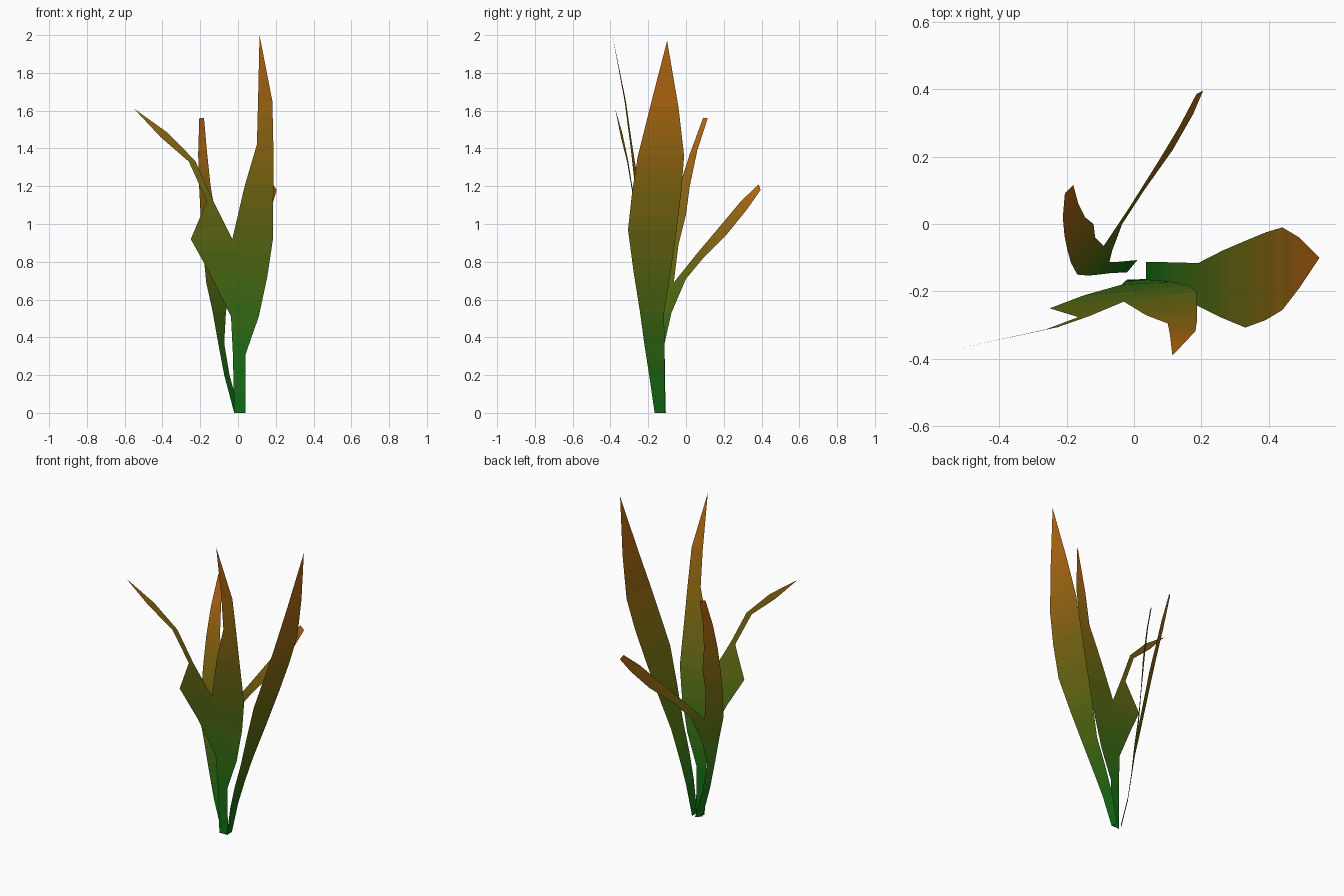
import bpy
import bmesh
from mathutils import Vector

BANDS = 20   # colour steps from green root to brown tip
STEPS = 3    # colour slices between two leaf sections
ROOT, TIP = (0.06, 0.43, 0.08), (0.76, 0.42, 0.07)


def linear(c):
    return ((c + 0.055) / 1.055) ** 2.4 if c > 0.04 else c / 12.92


# Green to brown palette
palette = []
for i in range(BANDS):
    f = i / (BANDS - 1)
    m = bpy.data.materials.new(f"leaf_tint_{i}")
    m.diffuse_color = [linear(a + (b - a) * f) for a, b in zip(ROOT, TIP)] + [1]
    palette.append(m)


def blade(bm, rows, t0, t1):
    """Flat strip through rows of points, tinted from t0 to t1 along its length."""
    rows = [[Vector(p) for p in r] for r in rows]
    fine = [rows[0]]
    for a, b in zip(rows, rows[1:]):
        for s in range(1, STEPS + 1):
            fine.append([p.lerp(q, s / STEPS) for p, q in zip(a, b)])
    verts = [[bm.verts.new(p) for p in r] for r in fine]
    n = len(fine) - 1
    for i in range(n):
        t = t0 + (t1 - t0) * (i + 0.5) / n
        for j in range(len(fine[0]) - 1):
            f = bm.faces.new((verts[i][j], verts[i][j + 1],
                              verts[i + 1][j + 1], verts[i + 1][j]))
            f.material_index = min(BANDS - 1, int(t * BANDS))


def leaf(name, blades):
    bm = bmesh.new()
    for rows, t0, t1 in blades:
        blade(bm, rows, t0, t1)
    bmesh.ops.remove_doubles(bm, verts=bm.verts, dist=0.0005)
    bmesh.ops.dissolve_degenerate(bm, edges=bm.edges, dist=0.0002)
    me = bpy.data.meshes.new(name)
    bm.to_mesh(me)
    bm.free()
    for m in palette:
        me.materials.append(m)
    bpy.context.collection.objects.link(bpy.data.objects.new(name, me))


def stem(pairs, fork):
    """Left/right edge pairs plus a centre line, ending on the fork row."""
    return [(l, (Vector(l) + Vector(r)) / 2, r) for l, r in pairs] + [fork]


# Broad leaf leaning to the right: x, z, front edge y, back edge y
broad = [(0.035, 0, -0.166, -0.113), (0.08, 0.2, -0.195, -0.113),
         (0.13, 0.36, -0.22, -0.114), (0.19, 0.53, -0.243, -0.116),
         (0.26, 0.75, -0.278, -0.08), (0.33, 0.97, -0.307, -0.05),
         (0.39, 1.17, -0.285, -0.025), (0.44, 1.36, -0.255, -0.01),
         (0.49, 1.62, -0.19, -0.04), (0.55, 1.97, -0.1, -0.1)]
leaf("broad_leaf", [([((x, a, z), (x, b, z)) for x, z, a, b in broad], 0, 1)])

# Front forked leaf: shared stem, tall upright tine, narrow left tine
fl, fm, fr = (-0.25, -0.25, 0.92), (-0.03, -0.23, 0.92), (0.185, -0.2, 0.92)
front_stem = stem([((-0.02, -0.165, 0), (0.04, -0.163, 0)),
                   ((-0.027, -0.17, 0.31), (0.04, -0.165, 0.31)),
                   ((-0.037, -0.18, 0.51), (0.11, -0.17, 0.51)),
                   ((-0.15, -0.212, 0.74), (0.155, -0.18, 0.72))], (fl, fm, fr))
tall_tine = [(fm, fr),
             ((0.035, -0.27, 1.2), (0.187, -0.25, 1.2)),
             ((0.1, -0.295, 1.42), (0.187, -0.285, 1.42)),
             ((0.106, -0.325, 1.65), (0.182, -0.318, 1.65)),
             ((0.114, -0.39, 2.0), (0.114, -0.39, 2.0))]
left_tine = [(fl, fm),
             ((-0.165, -0.276, 1.12), (-0.135, -0.274, 1.13)),
             ((-0.26, -0.312, 1.33), (-0.227, -0.306, 1.335)),
             ((-0.41, -0.345, 1.46), (-0.375, -0.338, 1.485)),
             ((-0.55, -0.375, 1.61), (-0.55, -0.375, 1.61))]
leaf("front_forked_leaf", [(front_stem, 0, 0.45), (tall_tine, 0.45, 1),
                           (left_tine, 0.45, 0.78)])

# Back forked leaf: shared stem, upright tine, outward tine
bl, bc, br = (-0.168, -0.15, 0.69), (-0.09, -0.065, 0.69), (-0.035, 0, 0.71)
back_stem = stem([((-0.02, -0.143, 0), (0.01, -0.107, 0)),
                  ((-0.073, -0.146, 0.2), (-0.045, -0.112, 0.2)),
                  ((-0.105, -0.15, 0.37), (-0.073, -0.113, 0.37)),
                  ((-0.135, -0.153, 0.54), (-0.064, -0.077, 0.53))], (bl, bc, br))
upright_tine = [(bl, bc),
                ((-0.187, -0.115, 0.88), (-0.115, -0.04, 0.89)),
                ((-0.198, -0.075, 1.05), (-0.12, 0, 1.05)),
                ((-0.206, -0.035, 1.2), (-0.145, 0.02, 1.2)),
                ((-0.211, 0.02, 1.37), (-0.165, 0.06, 1.39)),
                ((-0.205, 0.09, 1.56), (-0.18, 0.115, 1.56))]
outward_tine = [(bc, br),
                ((-0.01, 0.055, 0.84), (0.03, 0.1, 0.83)),
                ((0.075, 0.19, 1.0), (0.115, 0.22, 0.95)),
                ((0.135, 0.29, 1.12), (0.175, 0.325, 1.08)),
                ((0.185, 0.385, 1.21), (0.205, 0.395, 1.18))]
leaf("back_forked_leaf", [(back_stem, 0, 0.45), (upright_tine, 0.45, 1),
                          (outward_tine, 0.45, 1)])
